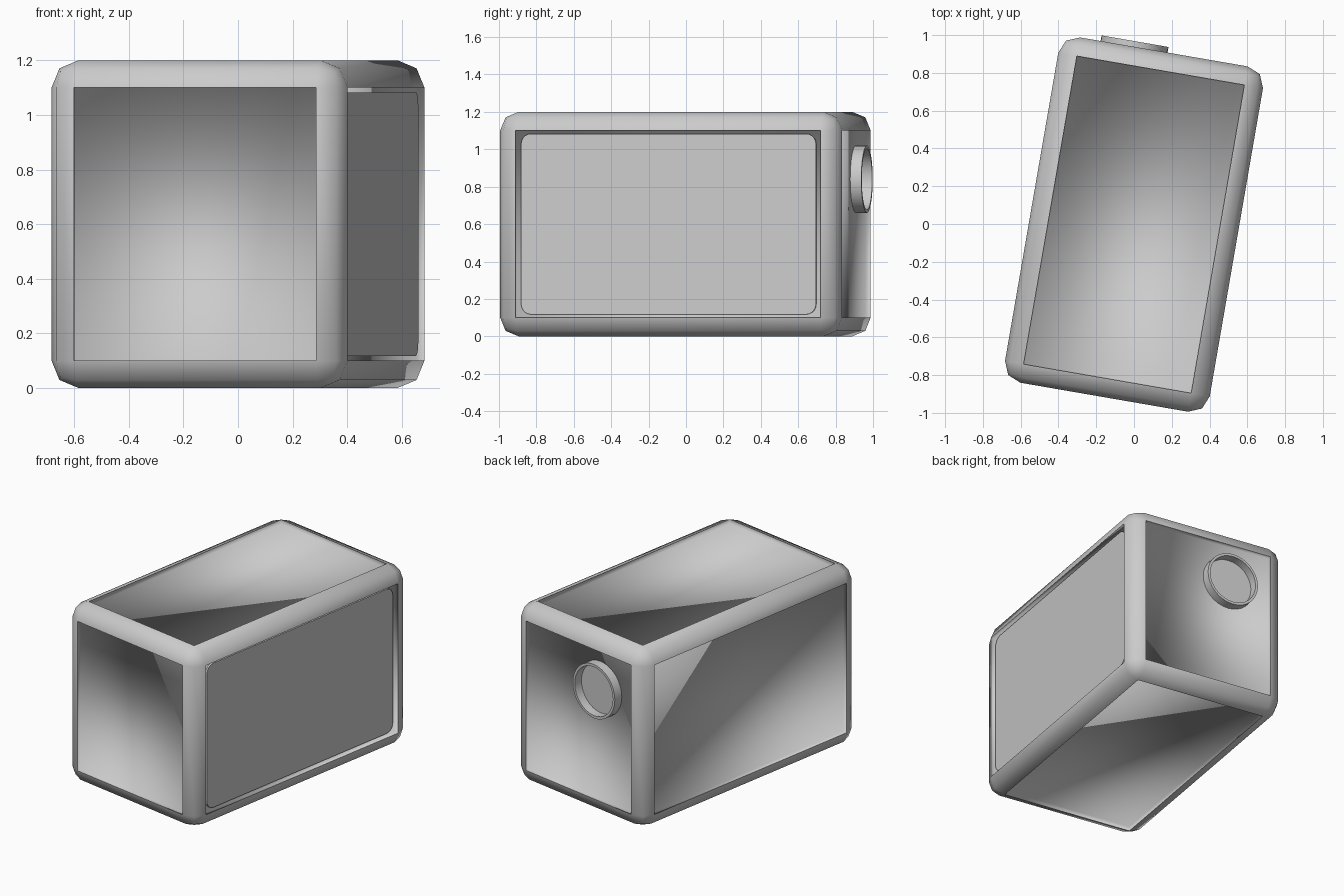
import bpy, bmesh, math
from mathutils import Matrix, Vector

if "Cube" in bpy.data.objects:
    bpy.data.objects.remove(bpy.data.objects["Cube"], do_unlink=True)

W, L, H = 1.1, 1.855, 1.2      # outer size of the case
R, RECESS = 0.1, 0.03          # edge rounding and depth of sunken sides
PLACE = Matrix.Translation((0, -0.003, 0)) @ Matrix.Rotation(math.radians(-9.8), 4, 'Z')

grey = bpy.data.materials.new("light_grey")
grey.use_nodes = True
grey.diffuse_color = (0.6, 0.6, 0.6, 1)
grey.node_tree.nodes["Principled BSDF"].inputs["Base Color"].default_value = (0.6, 0.6, 0.6, 1)


def finish(bm, name, matrix=Matrix()):
    mesh = bpy.data.meshes.new(name)
    bm.to_mesh(mesh)
    bm.free()
    mesh.materials.append(grey)
    obj = bpy.data.objects.new(name, mesh)
    bpy.context.collection.objects.link(obj)
    obj.matrix_world = PLACE @ matrix
    return obj


# Case: rounded box whose six sides are sunk inside a thick frame
bm = bmesh.new()
bmesh.ops.create_cube(bm, size=1, matrix=Matrix.Translation((0, 0, H / 2)) @ Matrix.Diagonal((W, L, H, 1)))
bmesh.ops.bevel(bm, geom=bm.edges[:], offset=R, segments=2, profile=0.5, affect='EDGES')
bm.normal_update()
sides = sorted(bm.faces, key=lambda f: f.calc_area())[-6:]
rims = {e for f in sides for e in f.edges}
rim_pairs = [frozenset(v.co.copy().freeze() for v in e.verts) for e in rims]
floors = bmesh.ops.extrude_discrete_faces(bm, faces=sides)["faces"]
for f in floors:
    f.normal_update()
    bmesh.ops.translate(bm, verts=f.verts[:], vec=f.normal * -RECESS)
for f in bm.faces:
    f.smooth = True
for e in bm.edges:
    if frozenset(v.co.copy().freeze() for v in e.verts) in rim_pairs:
        e.smooth = False
finish(bm, "case")

# Side panel: rounded plate lying in the sunken side
bm = bmesh.new()
half_y, half_z, r = 0.8, 0.483, 0.055
loop = []
for i, (sy, sz) in enumerate(((1, 1), (-1, 1), (-1, -1), (1, -1))):
    for k in range(6):
        a = math.radians(90 * i + 18 * k)
        loop.append(bm.verts.new((0, sy * (half_y - r) + r * math.cos(a),
                                  sz * (half_z - r) + r * math.sin(a))))
plate = bm.faces.new(loop)
out = bmesh.ops.extrude_face_region(bm, geom=[plate])["geom"]
bmesh.ops.translate(bm, verts=[g for g in out if isinstance(g, bmesh.types.BMVert)], vec=(0.012, 0, 0))
bmesh.ops.recalc_face_normals(bm, faces=bm.faces[:])
finish(bm, "side_panel", Matrix.Translation((W / 2 - RECESS, 0, H / 2)))

# Port: short open tube with a closed bottom, turned from a profile
bm = bmesh.new()
floor_y = L / 2 - RECESS
profile = [(0.18, 0), (0.18, 0.06), (0.163, 0.06), (0.163, 0.002), (0, 0.002)]
verts = [bm.verts.new((rad, y, 0)) for rad, y in profile]
edges = [bm.edges.new(pair) for pair in zip(verts, verts[1:])]
bmesh.ops.spin(bm, geom=verts + edges, axis=(0, 1, 0), cent=(0, 0, 0),
               angle=math.tau, steps=32)
bmesh.ops.remove_doubles(bm, verts=bm.verts[:], dist=0.0005)
bmesh.ops.recalc_face_normals(bm, faces=bm.faces[:])
if sum((f.normal.y * f.calc_area() for f in bm.faces)) < 0:
    bmesh.ops.reverse_faces(bm, faces=bm.faces[:])
port = finish(bm, "rear_port", Matrix.Translation((-0.16, floor_y, 0.84)))
bpy.context.view_layer.objects.active = port
port.select_set(True)
bpy.ops.object.shade_smooth_by_angle(angle=math.radians(40))
